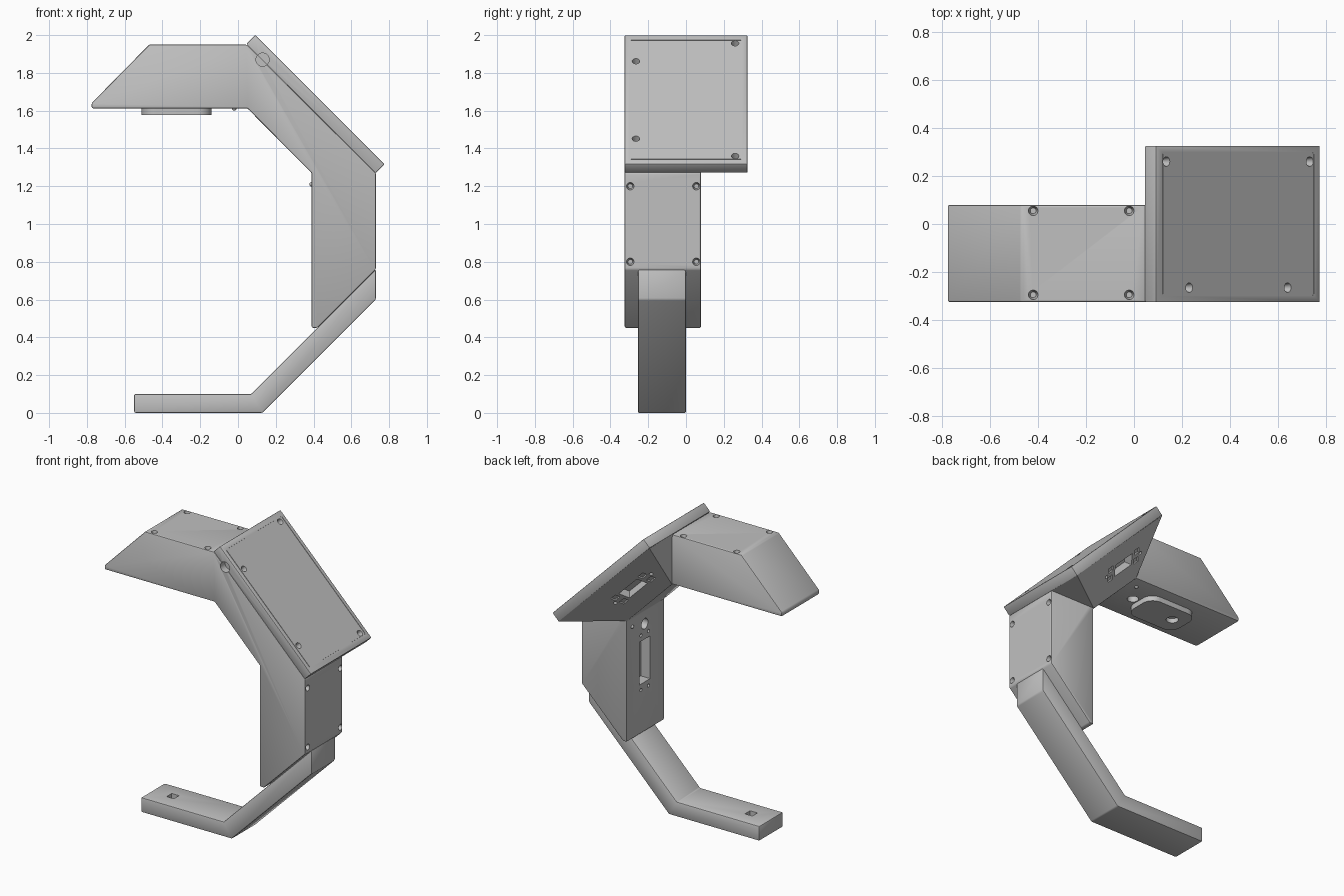
import bpy, bmesh, math
from mathutils import Vector, Matrix

cube = bpy.data.objects.get("Cube")
if cube:
    bpy.data.objects.remove(cube, do_unlink=True)

gray = bpy.data.materials.new("matte_gray")
gray.use_nodes = True
gray.diffuse_color = (0.53, 0.53, 0.53, 1)
gray.node_tree.nodes["Principled BSDF"].inputs["Base Color"].default_value = (0.53, 0.53, 0.53, 1)
FRONT, BACK, PLATE_BACK = -0.325, 0.08, 0.325
parts = []


def add_object(name, bm):
    bmesh.ops.recalc_face_normals(bm, faces=bm.faces)
    mesh = bpy.data.meshes.new(name)
    bm.to_mesh(mesh)
    bm.free()
    mesh.materials.append(gray)
    obj = bpy.data.objects.new(name, mesh)
    bpy.context.scene.collection.objects.link(obj)
    return obj


def prism(profile, y0, y1):
    """Extrude an x-z outline along y."""
    bm = bmesh.new()
    face = bm.faces.new([bm.verts.new((x, y0, z)) for x, z in profile])
    out = bmesh.ops.extrude_face_region(bm, geom=[face])
    moved = [v for v in out["geom"] if isinstance(v, bmesh.types.BMVert)]
    bmesh.ops.translate(bm, verts=moved, vec=(0, y1 - y0, 0))
    return bm


def frame(point, normal, along):
    """Local frame with z along the surface normal and x along a given direction."""
    n = Vector(normal).normalized()
    a = Vector(along).normalized()
    m = Matrix((a, n.cross(a), n)).transposed().to_4x4()
    m.translation = Vector(point)
    return m


def round_hole(bm, point, normal, r, depth, inner=None):
    rot = Vector(normal).to_track_quat('Z', 'Y').to_matrix().to_4x4()
    low = r if inner is None else inner
    bmesh.ops.create_cone(bm, cap_ends=True, segments=24, radius1=low, radius2=r, depth=2 * depth,
                          matrix=Matrix.Translation(point) @ rot)


def screw_hole(bm, point, normal):
    # tapered so that the seat shows as a ring inside the rim
    round_hole(bm, point, normal, 0.028, 0.04, 0.012)


def slot(bm, m, sx, sy, depth):
    bmesh.ops.create_cube(bm, size=1, matrix=m @ Matrix.Diagonal((sx, sy, 2 * depth, 1)))


def finish(name, bm, cutter=None, bevel=0.008):
    """Bevel the edges, cut the openings and bake the result."""
    obj = add_object(name, bm)
    if bevel:
        mod = obj.modifiers.new("bevel", 'BEVEL')
        mod.width, mod.segments = bevel, 2
    tool = None
    if cutter:
        tool = add_object(name + "_cutter", cutter)
        tool.hide_render = True
        mod = obj.modifiers.new("cut", 'BOOLEAN')
        mod.operation, mod.solver, mod.object = 'DIFFERENCE', 'EXACT', tool
    graph = bpy.context.evaluated_depsgraph_get()
    baked = bpy.data.meshes.new_from_object(obj.evaluated_get(graph))
    obj.modifiers.clear()
    obj.data = baked
    if tool:
        bpy.data.objects.remove(tool, do_unlink=True)
    parts.append(obj)


# Main housing: head, slanted neck and upright
body = prism([(-0.775, 1.612), (-0.775, 1.64), (-0.47, 1.95), (0.047, 1.95), (0.73, 1.27), (0.73, 0.76),
              (0.42, 0.45), (0.39, 0.45), (0.39, 1.27), (0.05, 1.612)], FRONT, BACK)
cut = bmesh.new()
for y in (-0.295, 0.055):
    for x in (-0.42, -0.02):
        screw_hole(cut, (x, y, 1.95), (0, 0, 1))
    for z in (0.8, 1.2):
        screw_hole(cut, (0.73, y, z), (1, 0, 0))
round_hole(cut, (0.13, FRONT, 1.87), (0, -1, 0), 0.035, 0.05)
round_hole(cut, (-0.1, -0.13, 1.612), (0, 0, -1), 0.035, 0.05)
round_hole(cut, (0.39, -0.115, 1.18), (-1, 0, 0), 0.035, 0.06)
slot(cut, frame((0.39, -0.115, 0.93), (-1, 0, 0), (0, 1, 0)), 0.115, 0.29, 0.07)
for y in (-0.155, -0.075):
    for z in (0.745, 1.115):
        round_hole(cut, (0.39, y, z), (-1, 0, 0), 0.011, 0.03)
finish("main_housing", body, cut)

# Slanted cover plate with screw holes and a fine seam
plate = prism([(0.045, 1.953), (0.092, 2.0), (0.775, 1.317), (0.728, 1.27)], FRONT, PLATE_BACK)
cut = bmesh.new()
out = Vector((1, 0, 1))
for y, z in ((-0.265, 1.862), (-0.265, 1.452), (0.26, 1.957), (0.26, 1.36)):
    screw_hole(cut, (2.092 - z, y, z), out)
round_hole(cut, (0.13, FRONT, 1.87), (0, -1, 0), 0.035, 0.05)
down = Vector((1, 0, -1)).normalized()
middle = Vector((0.4335, 0, 1.6585))
for side in (-1, 1):
    slot(cut, frame(middle + Vector((0, 0.297 * side, 0)), out, down), 0.88, 0.003, 0.003)
    slot(cut, frame(middle + down * 0.445 * side, out, down), 0.003, 0.585, 0.003)
finish("cover_plate", plate, cut, 0.004)

# Tapered enclosure behind the plate, with a display window and keys
wedge = bmesh.new()
for p in ((0.047, BACK, 1.95), (0.047, PLATE_BACK, 1.95), (0.05, BACK, 1.612),
          (0.39, BACK, 1.272), (0.728, BACK, 1.272), (0.728, PLATE_BACK, 1.272)):
    wedge.verts.new(p)
bmesh.ops.convex_hull(wedge, input=wedge.verts)
bmesh.ops.dissolve_limit(wedge, angle_limit=0.02, verts=wedge.verts, edges=wedge.edges)
up_face = Vector((0.1675, 0.245, 0.1695)).normalized()
normal = up_face.cross(down)
if normal.y < 0:
    normal = -normal
center = Vector((0.304, 0.2025, 1.526)) - down * 0.07
cut = bmesh.new()
slot(cut, frame(center, normal, down), 0.19, 0.08, 0.05)
for side in (-1, 1):
    for row in (-1, 1):
        key = center + down * 0.145 * side + up_face * 0.032 * row
        slot(cut, frame(key, normal, down), 0.05, 0.035, 0.01)
    round_hole(cut, center + down * 0.19 * side, normal, 0.012, 0.02)
finish("display_enclosure", wedge, cut, 0)

# Bent foot arm with a small square socket
foot = prism([(-0.55, 0), (0.13, 0), (0.73, 0.6), (0.73, 0.76), (0.07, 0.1), (-0.55, 0.1)], -0.255, 0.0)
cut = bmesh.new()
slot(cut, frame((-0.4, -0.127, 0.1), (0, 0, 1), (1, 0, 0)), 0.055, 0.055, 0.04)
finish("foot_arm", foot, cut)

# Rounded pad under the head
pad = bmesh.new()
bmesh.ops.create_cube(pad, size=1, matrix=Matrix.Translation((-0.325, -0.123, 1.597))
                      @ Matrix.Diagonal((0.37, 0.24, 0.04, 1)))
corners = [e for e in pad.edges if abs(e.verts[0].co.z - e.verts[1].co.z) > 0.01]
bmesh.ops.bevel(pad, geom=corners, offset=0.075, segments=8, profile=0.5, affect='EDGES')
cut = bmesh.new()
round_hole(cut, (-0.41, -0.123, 1.577), (0, 0, -1), 0.038, 0.03)
finish("head_pad", pad, cut, 0)

# Small indicator beads
for name, spot in (("head_bead", (-0.02, 0.0, 1.612)), ("upright_bead", (0.39, 0.02, 1.21))):
    bead = bmesh.new()
    bmesh.ops.create_uvsphere(bead, u_segments=12, v_segments=8, radius=0.012, matrix=Matrix.Translation(spot))
    finish(name, bead, None, 0)

bpy.ops.object.select_all(action='DESELECT')
for obj in parts:
    obj.select_set(True)
bpy.context.view_layer.objects.active = parts[0]
bpy.ops.object.shade_smooth_by_angle(angle=math.radians(30))
